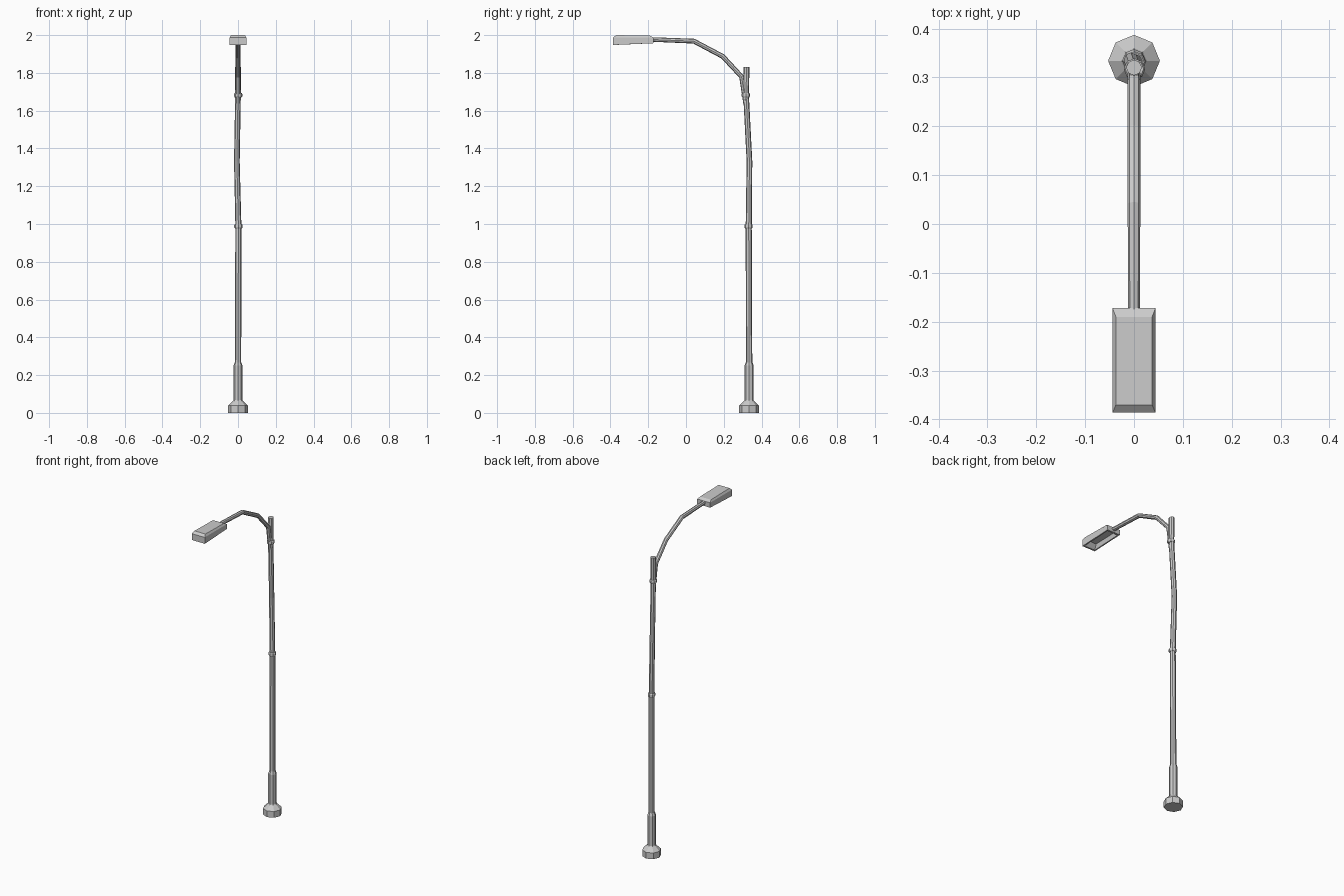
import bpy, bmesh, math
from mathutils import Vector

if "Cube" in bpy.data.objects:
    bpy.data.objects.remove(bpy.data.objects["Cube"])


def make_object(name, bm):
    bmesh.ops.recalc_face_normals(bm, faces=bm.faces)
    mesh = bpy.data.meshes.new(name)
    bm.to_mesh(mesh)
    bm.free()
    obj = bpy.data.objects.new(name, mesh)
    bpy.context.collection.objects.link(obj)
    return obj


def skin(bm, rings):
    """Join successive vertex rings with quads."""
    for a, b in zip(rings, rings[1:]):
        n = len(a)
        for i in range(n):
            j = (i + 1) % n
            bm.faces.new((a[i], a[j], b[j], b[i]))


def tube(name, stations, sides=8, follow=False):
    """Loft (x, y, z, radius) stations; rings are level or follow the path."""
    bm = bmesh.new()
    pts = [Vector(s[:3]) for s in stations]
    rings = []
    for k, s in enumerate(stations):
        up = Vector((0, 1, 0))
        if follow:
            t = (pts[min(k + 1, len(pts) - 1)] - pts[max(k - 1, 0)]).normalized()
            up = t.cross(Vector((1, 0, 0))).normalized()
        ring = []
        for i in range(sides):
            a = 2 * math.pi * i / sides
            ring.append(bm.verts.new(pts[k] + s[3] * (math.cos(a) * Vector((1, 0, 0)) + math.sin(a) * up)))
        rings.append(ring)
    skin(bm, rings)
    bm.faces.new(rings[0])
    bm.faces.new(rings[-1])
    return make_object(name, bm)


PY = 0.334

# Footing and thick lower sleeve
tube("base", [(0, PY, 0, 0.053), (0, PY, 0.038, 0.053), (0, PY, 0.064, 0.026),
              (0, PY, 0.068, 0.024), (0, PY, 0.25, 0.024), (0, PY, 0.267, 0.018)])

# Slightly bent pole
tube("pole", [(0, PY, 0.25, 0.017), (0.002, PY - 0.002, 0.99, 0.016),
              (-0.006, PY + 0.002, 1.33, 0.015), (0, 0.318, 1.68, 0.015),
              (0, 0.32, 1.83, 0.016)])

# Collars around the pole
for name, x, y, z, r in (("middle_collar", 0.002, PY - 0.003, 0.988, 0.022),
                         ("upper_collar", 0.001, 0.317, 1.682, 0.022)):
    tube(name, [(x, y, z - 0.011, r * 0.85), (x, y, z - 0.006, r),
                (x, y, z + 0.006, r), (x, y, z + 0.011, r * 0.85)])

# Curved arm reaching to the lamp
tube("arm", [(0, 0.316, 1.64, 0.013), (0, 0.294, 1.78, 0.013), (0, 0.195, 1.887, 0.013),
             (0, 0.042, 1.968, 0.013), (0, -0.185, 1.977, 0.012)], follow=True)

# Lamp housing: bevelled top, open underneath with a recessed panel
bm = bmesh.new()
rings = []
for hw, y0, y1, z0, z1 in ((0.037, -0.37, -0.19, 2.0, 1.997),
                           (0.044, -0.386, -0.172, 1.987, 1.987),
                           (0.044, -0.386, -0.172, 1.948, 1.957),
                           (0.036, -0.376, -0.184, 1.948, 1.957),
                           (0.028, -0.355, -0.2, 1.974, 1.978)):
    rings.append([bm.verts.new(c) for c in ((-hw, y0, z0), (hw, y0, z0), (hw, y1, z1), (-hw, y1, z1))])
skin(bm, rings)
bm.faces.new(rings[0])
bm.faces.new(rings[-1])
make_object("lamp_housing", bm)
